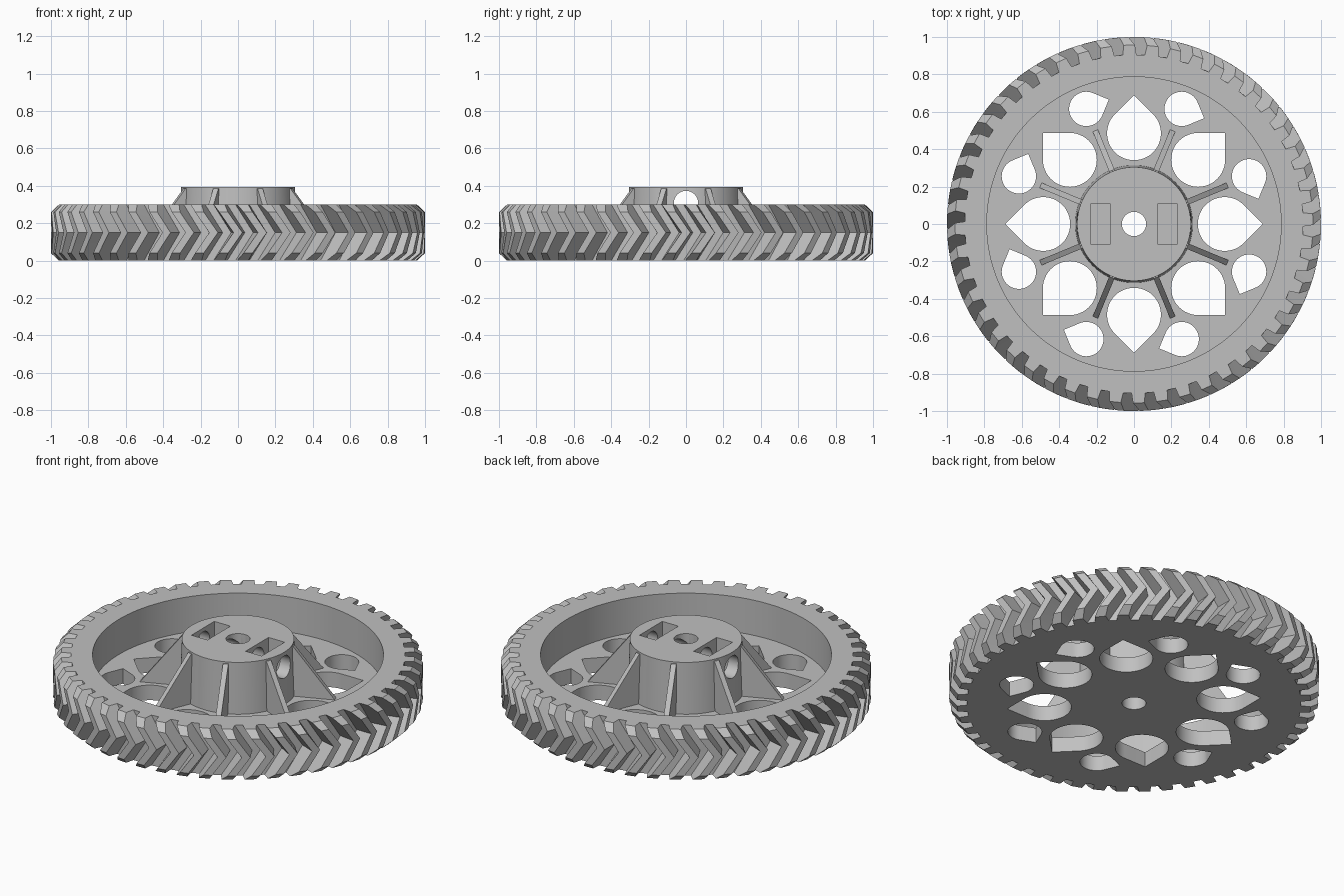
import bpy, bmesh
from math import pi, cos, sin, radians
from mathutils import Matrix

if "Cube" in bpy.data.objects:
    bpy.data.objects.remove(bpy.data.objects["Cube"])

TEETH, TWIST = 48, 0.105
HEIGHT, FLOOR, HUB_TOP = 0.30, 0.09, 0.395
ROOT, TIP, CHAMFER_R, CHAMFER_Z = 0.905, 1.0, 0.957, 0.04
BORE = 0.065

grey = bpy.data.materials.new("light grey plastic")
grey.use_nodes = True
grey.diffuse_color = (0.53, 0.53, 0.53, 1)
grey.node_tree.nodes["Principled BSDF"].inputs["Base Color"].default_value = grey.diffuse_color


def make_object(name, bm):
    bmesh.ops.recalc_face_normals(bm, faces=bm.faces)
    mesh = bpy.data.meshes.new(name)
    bm.to_mesh(mesh)
    bm.free()
    mesh.materials.append(grey)
    obj = bpy.data.objects.new(name, mesh)
    bpy.context.collection.objects.link(obj)
    return obj


def loft(bm, rings):
    """Skin a list of closed rings and cap both ends."""
    loops = [[bm.verts.new(p) for p in ring] for ring in rings]
    n = len(loops[0])
    for a, b in zip(loops, loops[1:]):
        for i in range(n):
            j = (i + 1) % n
            bm.faces.new((a[i], a[j], b[j], b[i]))
    bm.faces.new(loops[0][::-1])
    bm.faces.new(loops[-1])


def prism(bm, outline, z0, z1):
    loft(bm, [[(x, y, z) for x, y in outline] for z in (z0, z1)])


def circle(r, n=64):
    return [(r * cos(2 * pi * i / n), r * sin(2 * pi * i / n)) for i in range(n)]


def teardrop(dist, angle, r, aim):
    """Circle with a right-angled point in the direction aim."""
    cx, cy = dist * cos(angle), dist * sin(angle)
    pts = [(cx + r * 2 ** 0.5 * cos(aim), cy + r * 2 ** 0.5 * sin(aim))]
    for i in range(37):
        a = aim + pi / 4 + 1.5 * pi * i / 36
        pts.append((cx + r * cos(a), cy + r * sin(a)))
    return pts


def activate(obj):
    bpy.ops.object.select_all(action="DESELECT")
    obj.select_set(True)
    bpy.context.view_layer.objects.active = obj


def cut(obj, bm):
    cutter = make_object("cutter", bm)
    cutter.hide_render = True
    mod = obj.modifiers.new("cut", "BOOLEAN")
    mod.operation, mod.solver, mod.object = "DIFFERENCE", "EXACT", cutter
    activate(obj)
    bpy.ops.object.modifier_apply(modifier=mod.name)
    bpy.data.objects.remove(cutter)


def smooth(obj):
    activate(obj)
    bpy.ops.object.shade_smooth_by_angle(angle=radians(25))


# Wheel body with herringbone teeth, chamfered at both rims
def tooth_ring(z, tip):
    pitch = 2 * pi / TEETH
    base, top = 0.31 * pitch, 0.18 * pitch
    half = base + (top - base) * (tip - ROOT) / (TIP - ROOT)
    shift = TWIST * (1 - abs(z - HEIGHT / 2) / (HEIGHT / 2))
    ring = []
    for i in range(TEETH):
        mid = i * pitch + shift - TWIST
        for r, off in ((ROOT, -base), (tip, -half), (tip, half), (ROOT, base)):
            ring.append((r * cos(mid + off), r * sin(mid + off), z))
    return ring


bm = bmesh.new()
loft(bm, [tooth_ring(0, CHAMFER_R), tooth_ring(CHAMFER_Z, TIP),
          tooth_ring(HEIGHT / 2, TIP),
          tooth_ring(HEIGHT - CHAMFER_Z, TIP), tooth_ring(HEIGHT, CHAMFER_R)])
wheel = make_object("wheel_body", bm)

# Recess above the web
bm = bmesh.new()
prism(bm, circle(0.787, 128), FLOOR, 0.6)
cut(wheel, bm)

# Axle hole and teardrop openings through the web
bm = bmesh.new()
prism(bm, circle(BORE, 48), -0.1, 0.2)
for k in range(8):
    a = k * pi / 4
    prism(bm, teardrop(0.485, a, 0.144, a), -0.1, 0.2)
    b = a + pi / 8
    prism(bm, teardrop(0.666, b, 0.092, b - pi / 2), -0.1, 0.2)
cut(wheel, bm)
smooth(wheel)

# Hub, slightly tapered
bm = bmesh.new()
loft(bm, [[(x, y, z) for x, y in circle(r, 96)]
          for r, z in ((0.314, FLOOR), (0.304, HUB_TOP))])
hub = make_object("hub", bm)

# Axle hole and two nut pockets
bm = bmesh.new()
prism(bm, circle(BORE, 48), 0, 0.6)
for side in (-1, 1):
    x0, x1 = side * 0.126, side * 0.232
    prism(bm, [(x0, -0.108), (x1, -0.108), (x1, 0.108), (x0, 0.108)], 0.2, 0.6)
cut(hub, bm)

# Cross bore for the set screws
bm = bmesh.new()
prism(bm, circle(BORE, 48), -0.5, 0.5)
bm.transform(Matrix.Translation((0, 0, 0.308)) @ Matrix.Rotation(pi / 2, 4, "Y"))
cut(hub, bm)
smooth(hub)

# Triangular ribs bracing the hub
for k in range(8):
    bm = bmesh.new()
    profile = [(0.295, FLOOR), (0.54, FLOOR), (0.31, 0.385), (0.295, 0.385)]
    loft(bm, [[(r, y, z) for r, z in profile] for y in (-0.015, 0.015)])
    bm.transform(Matrix.Rotation(pi / 8 + k * pi / 4, 4, "Z"))
    make_object(f"hub_rib_{k + 1}", bm)
